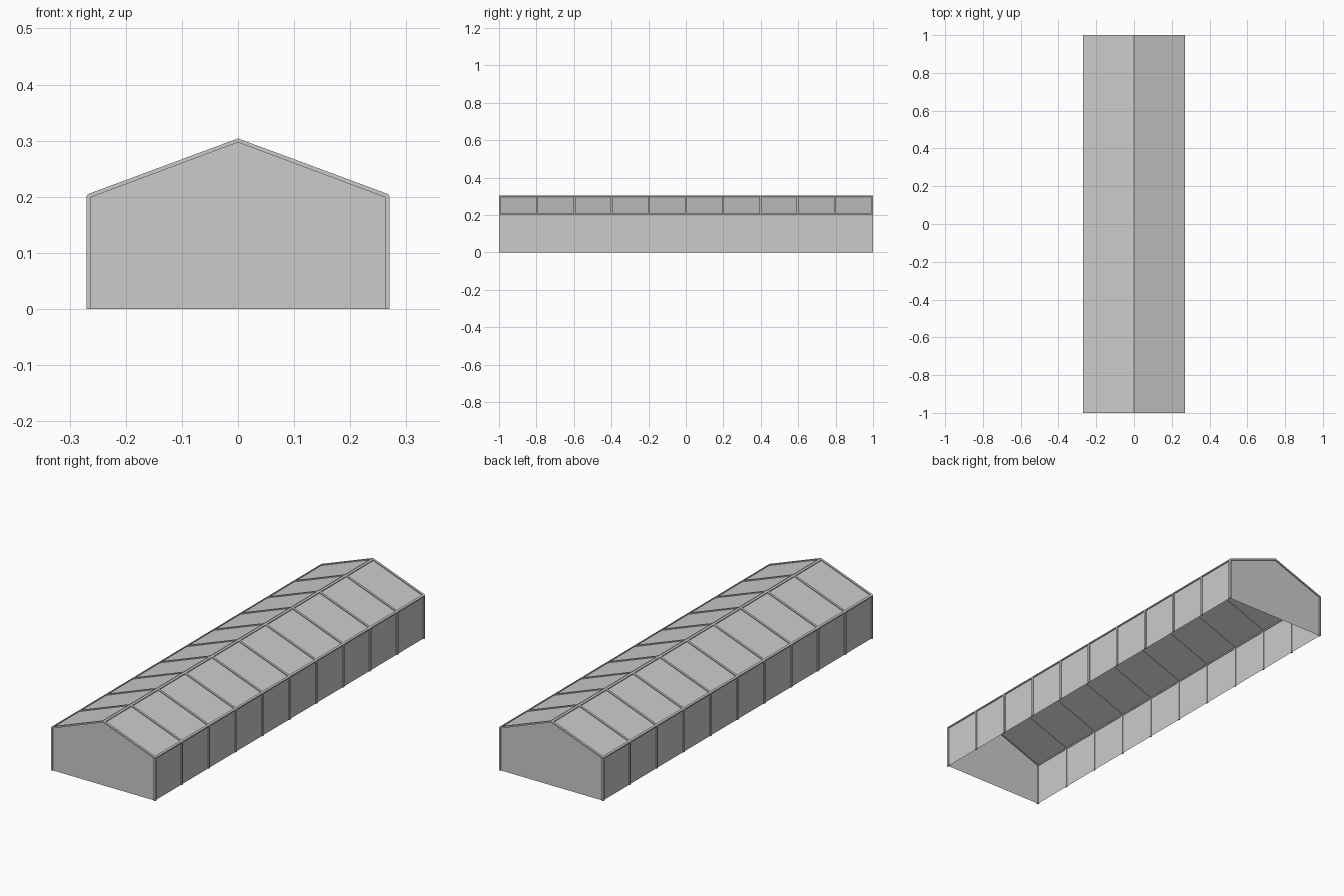
import bpy, bmesh

if "Cube" in bpy.data.objects:
    bpy.data.objects.remove(bpy.data.objects["Cube"])

# half cross-sections (x, z): wall foot, eave, ridge
OUTER = [(0.27, 0), (0.27, 0.201), (0.267, 0.205), (0, 0.304)]
INNER = [(0.2625, 0), (0.2625, 0.199), (0.261, 0.1995), (0, 0.297)]
SKIN = [(0.2655, 0), (0.2655, 0.2005), (0, 0.3)]
END = 0.995
BAR = 0.008


def full(half):
    return half + [(-x, z) for x, z in reversed(half[:-1])]


def finish(name, bm):
    bmesh.ops.recalc_face_normals(bm, faces=bm.faces)
    mesh = bpy.data.meshes.new(name)
    bm.to_mesh(mesh)
    bm.free()
    ob = bpy.data.objects.new(name, mesh)
    bpy.context.collection.objects.link(ob)


def loft(bm, profile, y0, y1, closed):
    a, b = [[bm.verts.new((x, y, z)) for x, z in profile] for y in (y0, y1)]
    n = len(profile)
    for i in range(n if closed else n - 1):
        j = (i + 1) % n
        bm.faces.new((a[i], a[j], b[j], b[i]))
    return a, b


# wall and roof panels, one bay at a time
step = 2 * END / 10
for i in range(10):
    bm = bmesh.new()
    y = -END + i * step
    loft(bm, full(SKIN), y, y + step, False)
    finish(f"cover_panel_{i + 1}", bm)

# gable end walls
for name, y in (("front_wall", -END), ("back_wall", END)):
    bm = bmesh.new()
    bm.faces.new([bm.verts.new((x, y, z)) for x, z in full(SKIN)])
    finish(name, bm)

# portal frames between the bays
out, inn = full(OUTER), full(INNER)
for i in range(11):
    bm = bmesh.new()
    y = -END + i * step
    h = 0.005
    rings = loft(bm, out + inn[::-1], y - h, y + h, True)
    n = len(out)
    for ring in rings:
        for k in range(n - 1):
            bm.faces.new((ring[k], ring[k + 1], ring[2 * n - 2 - k], ring[2 * n - 1 - k]))
    finish(f"frame_{i + 1}", bm)


# lengthwise ridge and eave beams
def beam(name, profile):
    bm = bmesh.new()
    a, b = loft(bm, profile, -END, END, True)
    bm.faces.new(a)
    bm.faces.new(b)
    finish(name, bm)


r = BAR
beam("ridge_beam", [(0, 0.304), (r, 0.301), (r, 0.294), (0, 0.297), (-r, 0.294), (-r, 0.301)])
for side, s in (("right", 1), ("left", -1)):
    beam(f"{side}_eave_beam", [(s * x, z) for x, z in
         [(0.27, 0.196), (0.27, 0.201), (0.267, 0.205), (0.2625, 0.2066), (0.2625, 0.196)]])
